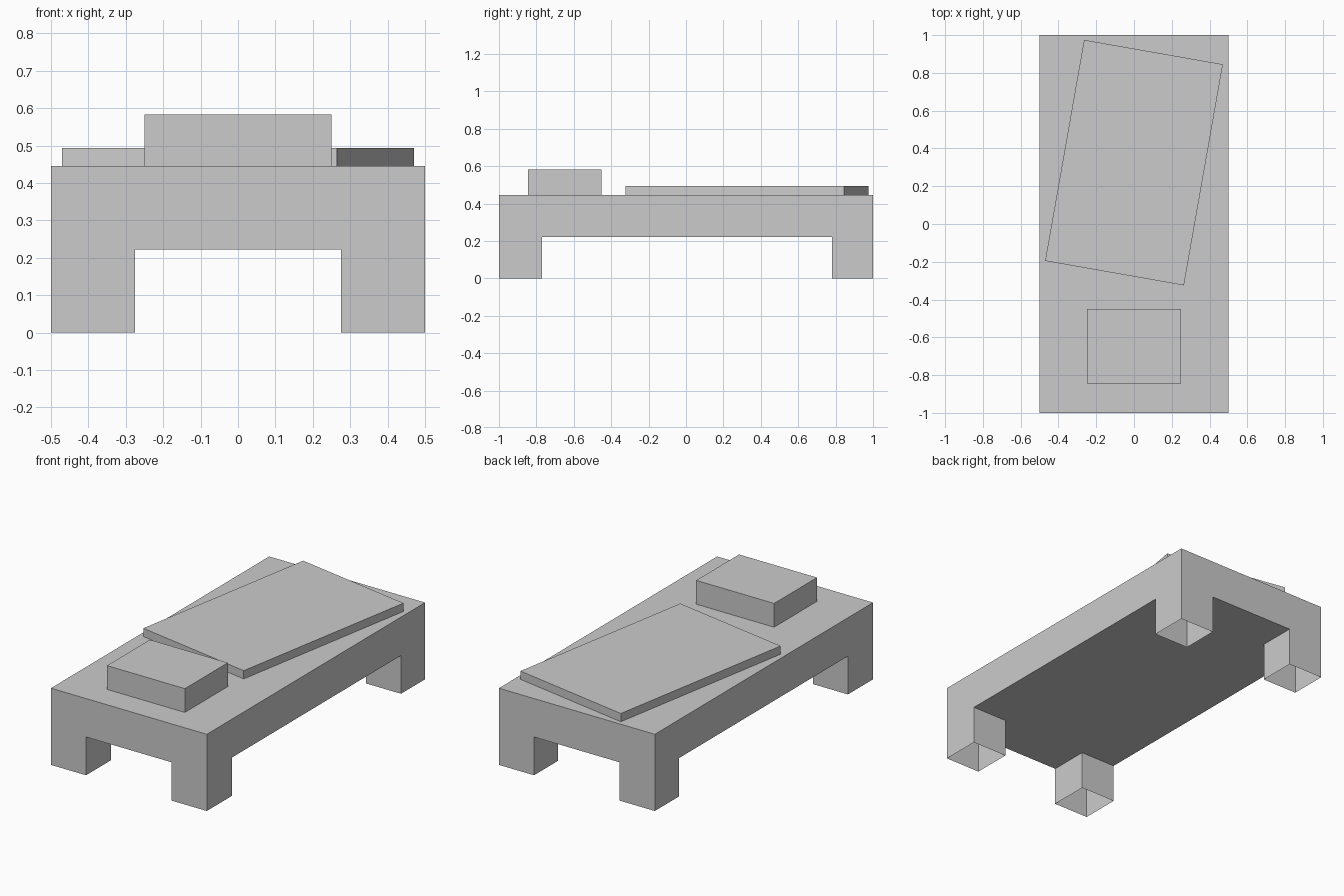
import bpy, bmesh
from math import radians
from mathutils import Matrix, Vector

if "Cube" in bpy.data.objects:
    bpy.data.objects.remove(bpy.data.objects["Cube"])


def finish(bm, name):
    mesh = bpy.data.meshes.new(name)
    bm.to_mesh(mesh)
    bm.free()
    obj = bpy.data.objects.new(name, mesh)
    bpy.context.collection.objects.link(obj)
    return obj


def box(size, z0, z1):
    bm = bmesh.new()
    bmesh.ops.create_cube(bm, size=1)
    bmesh.ops.transform(bm, verts=bm.verts, matrix=Matrix.Translation((0, 0, (z0 + z1) / 2))
                        @ Matrix.Diagonal((size[0], size[1], z1 - z0, 1)))
    return bm


# Bed frame: slab cut along the inner leg lines
BASE, TOP = 0.222, 0.445
LEG_X, LEG_FRONT, LEG_BACK = 0.275, -0.77, 0.78
bm = box((1, 2), BASE, TOP)
cuts = [((x, 0, 0), (1, 0, 0)) for x in (-LEG_X, LEG_X)]
cuts += [((0, y, 0), (0, 1, 0)) for y in (LEG_FRONT, LEG_BACK)]
for co, no in cuts:
    bmesh.ops.bisect_plane(bm, geom=bm.verts[:] + bm.edges[:] + bm.faces[:],
                           plane_co=co, plane_no=no)

# Legs: open the underside corners and pull their rims to the floor (open bottoms)
corners = []
for f in bm.faces:
    c = f.calc_center_median()
    if (abs(c.z - BASE) < 1e-4 and abs(c.x) > LEG_X
            and not LEG_FRONT < c.y < LEG_BACK):
        corners.append(f)
bmesh.ops.delete(bm, geom=corners, context='FACES_ONLY')
rims = [e for e in bm.edges if e.is_boundary]
new = bmesh.ops.extrude_edge_only(bm, edges=rims)["geom"]
bmesh.ops.translate(bm, vec=Vector((0, 0, -BASE)),
                    verts=[v for v in new if isinstance(v, bmesh.types.BMVert)])
bmesh.ops.recalc_face_normals(bm, faces=bm.faces)
bmesh.ops.dissolve_limit(bm, angle_limit=0.01, verts=bm.verts, edges=bm.edges)
finish(bm, "bed_frame")

# Pillow
pillow = finish(box((0.5, 0.393), TOP, 0.583), "pillow")
pillow.location.y = -0.647

# Blanket, lying askew
blanket = finish(box((0.746, 1.188), TOP, 0.493), "blanket")
blanket.location.y = 0.325
blanket.rotation_euler.z = radians(-10)
